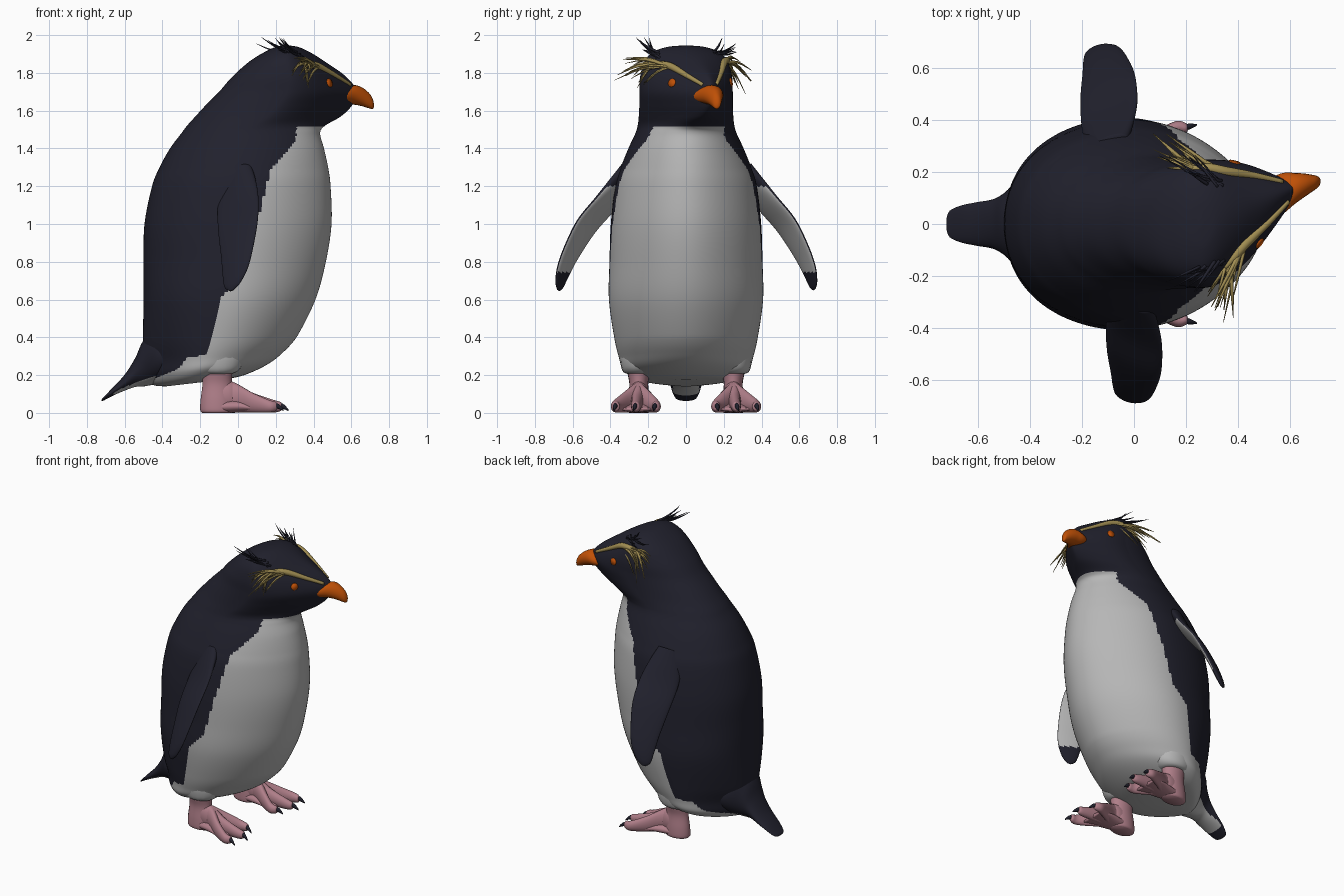
import bpy, bmesh, math, random
from mathutils import Vector
from mathutils.bvhtree import BVHTree

if "Cube" in bpy.data.objects:
    bpy.data.objects.remove(bpy.data.objects["Cube"])

random.seed(4)
V = Vector
X, Y, Z = V((1, 0, 0)), V((0, 1, 0)), V((0, 0, 1))


def material(name, rgb):
    m = bpy.data.materials.new(name)
    m.diffuse_color = (*rgb, 1)
    m.use_nodes = True
    m.node_tree.nodes["Principled BSDF"].inputs["Base Color"].default_value = m.diffuse_color
    return m


BLACK = material("navy black", (0.015, 0.015, 0.026))
WHITE = material("belly white", (0.47, 0.47, 0.47))
ORANGE = material("beak orange", (0.52, 0.08, 0.002))
PINK = material("foot pink", (0.43, 0.21, 0.25))
GOLD = material("crest gold", (0.36, 0.27, 0.085))


def smooth_rows(rows, k):
    """Catmull-Rom resampling of a short table of rows."""
    out = []
    n = len(rows)
    for i in range(n - 1):
        quad = [rows[max(i - 1, 0)], rows[i], rows[i + 1], rows[min(i + 2, n - 1)]]
        for j in range(k):
            t = j / k
            out.append([0.5 * (2 * b + (c - a) * t + (2 * a - 5 * b + 4 * c - d) * t * t
                               + (3 * b - a - 3 * c + d) * t ** 3) for a, b, c, d in zip(*quad)])
    out.append(list(rows[-1]))
    return out


def skin(name, rings, mats, rule=None):
    """Closed skin over a stack of rings, coloured by rule(centre, normal)."""
    bm = bmesh.new()
    vs = [[bm.verts.new(p) for p in r] for r in rings]
    n = len(rings[0])
    for a, b in zip(vs, vs[1:]):
        for i in range(n):
            bm.faces.new((a[i], a[(i + 1) % n], b[(i + 1) % n], b[i]))
    bm.faces.new(vs[0])
    bm.faces.new(vs[-1])
    bmesh.ops.recalc_face_normals(bm, faces=bm.faces)
    for f in bm.faces:
        f.smooth = True
        if rule:
            f.material_index = rule(f.calc_center_median(), f.normal)
    me = bpy.data.meshes.new(name)
    bm.to_mesh(me)
    ob = bpy.data.objects.new(name, me)
    bpy.context.collection.objects.link(ob)
    for m in mats:
        me.materials.append(m)
    tree = BVHTree.FromBMesh(bm)
    bm.free()
    return tree


def tube(name, rows, A, B, mats, rule=None, n=20, k=5):
    """Loft of ellipses; rows are x, y, z, radius along A, radius along B."""
    rings = []
    for x, y, z, ra, rb in smooth_rows(rows, k):
        rings.append([V((x, y, z)) + A * max(ra, .0005) * math.cos(t) + B * max(rb, .0005) * math.sin(t)
                      for t in (2 * math.pi * i / n for i in range(n))])
    return skin(name, rings, mats, rule)


# body and head: z, back x, front x, half width, front taper, front y shift, back taper
BODY = [
    (.185, -.38, -.06, .12, .1, 0, .2), (.198, -.45, .04, .25, .1, 0, .4),
    (.24, -.49, .15, .33, .14, 0, .5), (.30, -.50, .23, .355, .17, 0, .45),
    (.40, -.503, .31, .38, .17, 0, .2), (.60, -.50, .41, .408, .17, 0, 0),
    (.80, -.50, .465, .405, .17, 0, 0), (1.0, -.495, .495, .398, .17, 0, 0),
    (1.2, -.455, .49, .375, .17, 0, 0), (1.3, -.415, .477, .345, .15, 0, 0),
    (1.4, -.36, .455, .305, .1, 0, 0), (1.48, -.30, .435, .268, .08, .01, 0),
    (1.52, -.27, .46, .256, .2, .04, 0), (1.57, -.225, .545, .25, .5, .09, 0),
    (1.63, -.17, .605, .247, .62, .12, 0), (1.70, -.10, .63, .246, .65, .135, 0),
    (1.78, -.03, .572, .243, .6, .115, 0), (1.86, .06, .46, .22, .42, .07, 0),
    (1.91, .14, .38, .175, .25, .04, 0), (1.937, .20, .32, .10, .1, .01, 0),
    (1.945, .25, .27, .02, 0, 0, 0)]
# edge of the white belly as z, x
EDGE = [(.14, -.6), (.19, -.42), (.23, -.32), (.29, -.27), (.31, -.17), (.5, -.11), (.63, -.08),
        (.73, .02), (1.05, .11), (1.16, .14), (1.28, .17), (1.40, .27), (1.44, .305), (1.6, .32)]


def belly_rule(c, n):
    if c.z > 1.515:
        return 0
    for (z0, x0), (z1, x1) in zip(EDGE, EDGE[1:]):
        if c.z <= z1:
            return int(c.x > x0 + (x1 - x0) * (c.z - z0) / (z1 - z0))
    return 0


def signed_pow(v, e):
    return math.copysign(abs(v) ** e, v)


rings = []
for z, xb, xf, w, p, ys, pb in smooth_rows(BODY, 10):
    ring = []
    for i in range(180):
        t = 2 * math.pi * i / 180
        e = 2 / (2.0 + .15 * max(0, -math.cos(t)))
        c, s = signed_pow(math.cos(t), e), signed_pow(math.sin(t), e)
        x = (xb + xf) / 2 + (xf - xb) / 2 * c
        y = w * s * (1 - p * max(c, 0) ** 2) * (1 - pb * max(-c, 0) ** 2) + ys * max(c, 0) ** 1.5
        ring.append(V((x, y, z + .12 * x * max(0, (.4 - z) / .22))))
    rings.append(ring)
surface = skin("body", rings, [BLACK, WHITE], belly_rule)

# tail
tube("tail", [(-.30, 0, .30, .22, .12), (-.42, 0, .305, .19, .15), (-.50, 0, .262, .12, .122),
              (-.545, 0, .213, .095, .076), (-.60, 0, .16, .085, .042), (-.66, 0, .115, .073, .023),
              (-.70, 0, .083, .058, .012), (-.715, 0, .072, .045, .008), (-.722, 0, .067, .025, .003)],
     Y, Z, [BLACK, WHITE], lambda c, n: int(n.z < -.75 and c.x > -.66), n=40)

# flippers, dark outside and pale inside
for side, shift, reach in ((-1, 0, .008), (1, -.095, .012)):
    A = V((.9, side * .4, .26)).normalized()
    N = V((0, side * .8, .55))
    B = (N - A * N.dot(A)).normalized()
    path = [(0, .29, 1.28, .08, .04), (0, .345, 1.20, .105, .035), (0, .42, 1.10, .122, .026),
            (0, .52, .98, .118, .022), (-.005, .60, .84, .095, .02), (-.015, .643, .74, .075, .018),
            (-.03, .662, .67, .047, .014), (-.035, .668, .64, .012, .006)]
    rows = [(x + shift + min(0, shift * (v - .45)), side * (v + reach), z + reach, a, b)
            for x, v, z, a, b in path]
    tube("flipper", rows, A, B, [BLACK, WHITE],
         lambda c, n: int(n.dot(B) < -.45 and .745 < c.z < 1.2), n=36, k=8)

# thighs, legs, webbed feet and claws
for side in (-1, 1):
    tube("thigh", [(-.11, side * .25, z, a, b) for z, a, b in
                   ((.40, .10, .08), (.32, .14, .10), (.25, .13, .095), (.215, .10, .08), (.205, .06, .05))],
         X, Y, [WHITE])
    tube("leg", [(-.11, side * .25, z, a, b) for z, a, b in
                 ((.28, .09, .075), (.21, .08, .06), (.15, .078, .05), (.07, .088, .058),
                  (.015, .09, .06), (0, .08, .052))], X, Y, [PINK])
    tube("foot_web", [(-.12, side * .25, .03, .05, .03), (0, side * .255, .035, .075, .034),
                      (.08, side * .26, .025, .09, .02), (.13, side * .26, .018, .085, .01)],
         Y, Z, [PINK])
    for tip_x, tip_y in ((.19, .37), (.215, .265), (.17, .16)):
        mid = .25 + (tip_y - .25) * .6
        tube("toe", [(-.13, side * .25, .09, .045, .085), (-.03, side * .252, .085, .045, .08),
                     (.07, side * mid, .056, .032, .054), (tip_x - .03, side * tip_y, .036, .026, .034),
                     (tip_x + .01, side * tip_y, .034, .019, .024),
                     (tip_x + .018, side * tip_y, .034, .006, .008)], Y, Z, [PINK])
        tube("claw", [(tip_x - .01, side * tip_y, .042, .013, .015),
                      (tip_x + .025, side * (tip_y + .006), .034, .011, .014),
                      (tip_x + .052, side * (tip_y + .012), .014, .003, .005)], Y, Z, [BLACK], n=10)

# hooked beak
tube("beak", [(.53, .095, 1.675, .085, .035), (.575, .118, 1.68, .079, .045), (.62, .137, 1.683, .06, .052),
              (.66, .15, 1.672, .044, .049), (.695, .159, 1.652, .029, .04), (.712, .163, 1.637, .019, .028),
              (.719, .165, 1.628, .006, .012)], Y, Z, [ORANGE])

# head turn: reflect points across the axis the beak points along
U = V((math.cos(.35), math.sin(.35), 0))
W = V((-U.y, U.x, 0))
PIVOT = V((.25, 0, 0))


def across(p, flip):
    p = V(p)
    return p - W * 2 * (p - PIVOT).dot(W) if flip else p


def strand(name, pts, r0, mat, n=5):
    """Tapered feather along points."""
    d = (pts[-1] - pts[0]).normalized()
    a = d.orthogonal().normalized()
    last = len(pts) - 1
    rows = [(*p, r0 * (1 - .85 * (i / last) ** 2), r0 * (1 - .85 * (i / last) ** 2))
            for i, p in enumerate(pts)]
    tube(name, rows, a, d.cross(a), [mat], n=n, k=3)


def jitter(p, s):
    return V(p) + V([random.uniform(-s, s) for _ in range(3)])


TIPS = [(.33, -.38, 1.755), (.36, -.29, 1.71), (.31, -.32, 1.86), (.36, -.34, 1.80), (.29, -.29, 1.79)]
for flip in (False, True):
    # eye plate
    p, nrm, _, _ = surface.find_nearest(across((.478, -.07, 1.745), flip))
    a = nrm.orthogonal().normalized()
    tube("eye", [(*(p - nrm * .004), .024, .024), (*(p + nrm * .004), .022, .022)],
         a, nrm.cross(a), [ORANGE], n=16, k=1)
    # brow stripe
    brow = [surface.find_nearest(across(q, flip))[0] for q in
            ((.60, .085, 1.74), (.52, 0, 1.79), (.44, -.075, 1.835), (.395, -.125, 1.85), (.35, -.17, 1.85))]
    rows = [(*q, r, r) for q, r in zip(brow, (.010, .014, .019, .018, .008))]
    d = (brow[-1] - brow[0]).normalized()
    a = d.cross(Z).normalized()
    tube("brow_stripe", rows, a, d.cross(a), [GOLD], n=10)
    # gold plumes
    for i in range(18):
        start = brow[2].lerp(brow[4], random.random())
        tip = across(jitter(TIPS[i % 5], .025), flip)
        tip = start.lerp(tip, random.uniform(.65, 1))
        mid = start.lerp(tip, .5) + Z * .02
        strand("crest_plume", [start, mid, tip], random.uniform(.006, .010), GOLD)
    # dark tufts
    s = 1 if flip else -1
    for i in range(10):
        start = surface.find_nearest(V((random.uniform(.24, .36), s * random.uniform(.13, .17), 1.89)))[0]
        tip = V((start.x - random.uniform(.06, .15), s * random.uniform(.19, .27), random.uniform(1.90, 1.99)))
        strand("dark_tuft", [start, start.lerp(tip, .5) - Z * .008, tip], random.uniform(.004, .008), BLACK)
